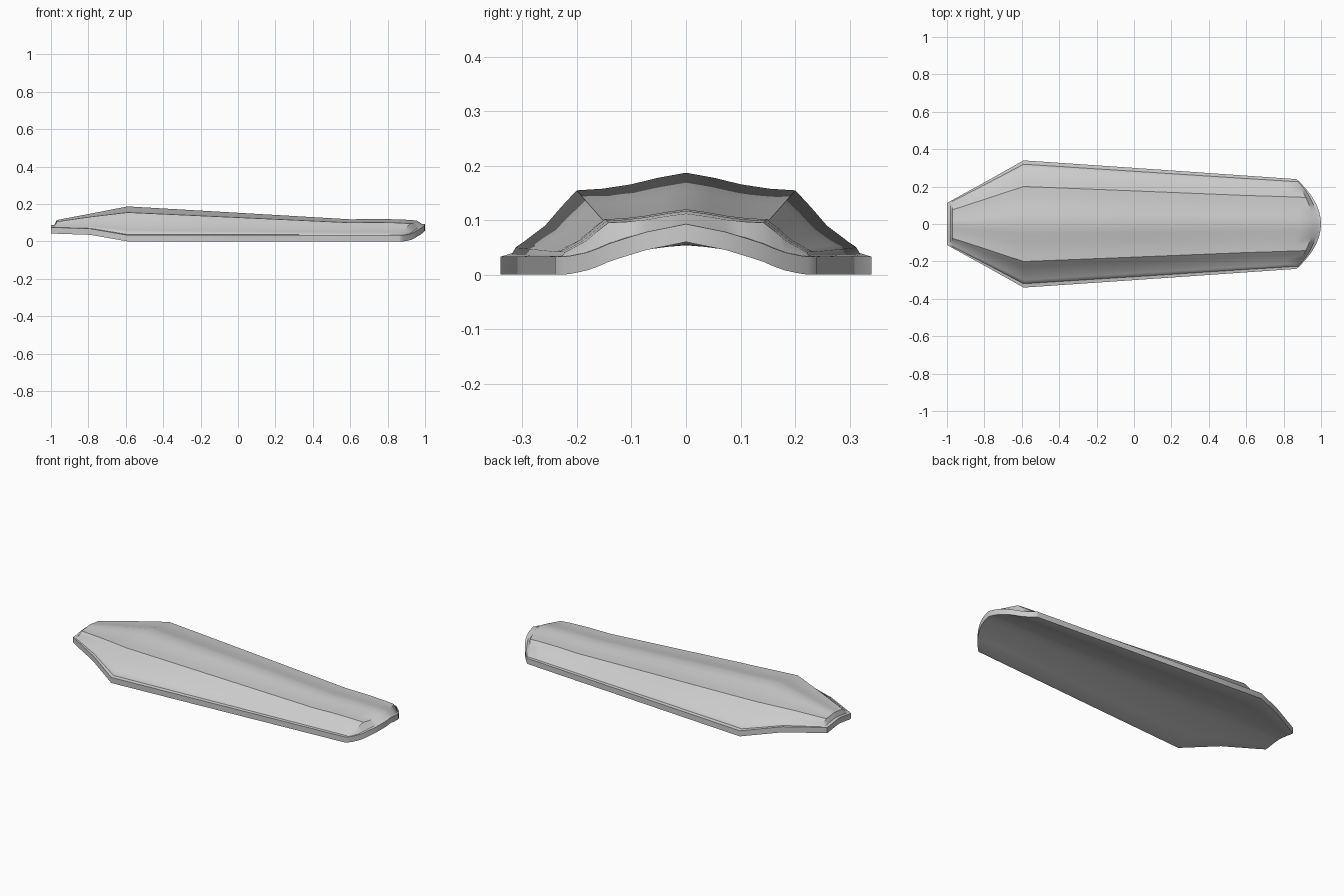
import bpy, bmesh, math

if "Cube" in bpy.data.objects:
    bpy.data.objects.remove(bpy.data.objects["Cube"])

# Cross-section, as fraction of half width: (position, dome height factor, underside arch factor)
half = [(0, 1, 1), (.15, .94, .88), (.3, .86, .76), (.45, .81, .58), (.59, .79, .40),
        (.67, .60, .26), (.76, .37, .13), (.88, .17, .03), (.92, .11, .01), (.94, .025, 0), (1, 0, 0)]
section = [(-t, p, b) for t, p, b in reversed(half[1:])] + half
RIM = .033

# Stations along the length: centre x, end bow, half width, edge base z, underside centre z, crest z (None = rim only)
stations = [
    (-1.0, 0, .112, .042, .054, None),
    (-.982, 0, .122, .042, .055, None),
    (-.97, 0, .129, .041, .056, .114),
    (-.79, 0, .228, .035, .062, .148),
    (-.59, 0, .340, 0, .066, .187),
    (.0, 0, .300, 0, .066, .153),
    (.60, 0, .2585, 0, .066, .118),
    (.75, .05, .2517, 0, .065, .120),
    (.88, .09, .2453, 0, .064, .117),
    (.955, .105, .2411, 0, .062, .112),
    (.982, .117, .2403, 0, .061, None),
    (1.0, .13, .2390, 0, .060, None),
]

bm = bmesh.new()
tops, bottoms = [], []
for x, bow, w, base, arch, crest in stations:
    top, bottom = [], []
    for t, p, b in section:
        px, py = x - bow * t * t, w * t
        low = base + (arch - base) * b
        high = low + RIM
        if crest is not None:
            high = max(high, base + RIM + (crest - base - RIM) * p)
        top.append(bm.verts.new((px, py, high)))
        bottom.append(bm.verts.new((px, py, low)))
    tops.append(top)
    bottoms.append(bottom)

# Domed top and arched underside
n = len(section)
for i in range(len(stations) - 1):
    for grid in (tops, bottoms):
        for j in range(n - 1):
            bm.faces.new((grid[i][j], grid[i + 1][j], grid[i + 1][j + 1], grid[i][j + 1]))
    # Side rim
    for j in (0, n - 1):
        bm.faces.new((tops[i][j], tops[i + 1][j], bottoms[i + 1][j], bottoms[i][j]))

# End rims
for i in (0, len(stations) - 1):
    for j in range(n - 1):
        bm.faces.new((tops[i][j], tops[i][j + 1], bottoms[i][j + 1], bottoms[i][j]))

bmesh.ops.recalc_face_normals(bm, faces=bm.faces)
mesh = bpy.data.meshes.new("arched_plate")
bm.to_mesh(mesh)
bm.free()
plate = bpy.data.objects.new("arched_plate", mesh)
bpy.context.collection.objects.link(plate)
bpy.context.view_layer.objects.active = plate
plate.select_set(True)
bpy.ops.object.shade_smooth_by_angle(angle=math.radians(35))
